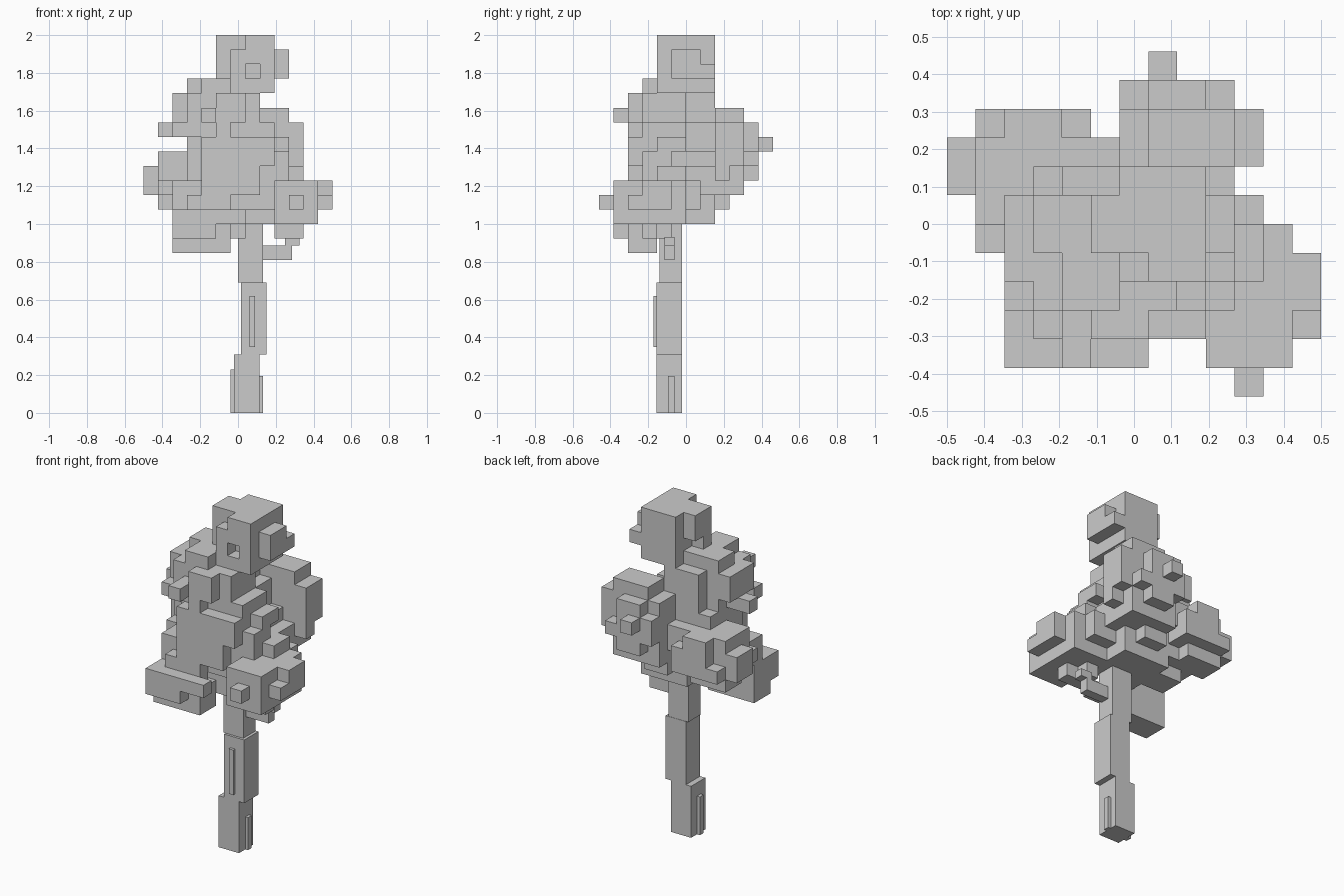
import bpy
import bmesh
from itertools import product
from mathutils import Vector

default_cube = bpy.data.objects.get("Cube")
if default_cube:
    bpy.data.objects.remove(default_cube, do_unlink=True)

UNIT = 1 / 13
ORIGIN = Vector((-6.5, -6, 0))

grey = bpy.data.materials.new("plain grey")
grey.use_nodes = True
colour = (0.6, 0.6, 0.6, 1)
grey.diffuse_color = colour
grey.node_tree.nodes["Principled BSDF"].inputs["Base Color"].default_value = colour


def add_object(name, bm):
    """Turn a bmesh into a flat shaded object with the grey material."""
    mesh = bpy.data.meshes.new(name)
    bm.to_mesh(mesh)
    bm.free()
    mesh.materials.append(grey)
    obj = bpy.data.objects.new(name, mesh)
    bpy.context.collection.objects.link(obj)
    return obj


def add_box(name, low, high):
    """Axis-aligned box between two corners."""
    bm = bmesh.new()
    bmesh.ops.create_cube(bm, size=1)
    low, high = Vector(low), Vector(high)
    for vert in bm.verts:
        vert.co = (low + high) / 2 + vert.co * (high - low)
    return add_object(name, bm)


def cells_in(x0, x1, y0, y1, z0, z1):
    return set(product(range(x0, x1), range(y0, y1), range(z0, z1)))


def add_voxels(name, cells, solid):
    """Skin a cluster of cells, leaving out faces hidden by other cells."""
    bm = bmesh.new()
    corners = {}

    def corner(key):
        if key not in corners:
            corners[key] = bm.verts.new((Vector(key) + ORIGIN) * UNIT)
        return corners[key]

    for cell in sorted(cells):
        for axis, side in product(range(3), (0, 1)):
            beside = list(cell)
            beside[axis] += 2 * side - 1
            if tuple(beside) in solid:
                continue
            loop = []
            for a, b in ((0, 0), (1, 0), (1, 1), (0, 1)):
                point = list(cell)
                point[axis] += side
                point[(axis + 1) % 3] += a
                point[(axis + 2) % 3] += b
                loop.append(corner(tuple(point)))
            bm.faces.new(loop if side else loop[::-1])
    bmesh.ops.dissolve_limit(bm, angle_limit=0.01, verts=bm.verts[:], edges=bm.edges[:])
    return add_object(name, bm)


# Leaf clusters: boxes of grid cells as x, y and z ranges
crown = [
    (7, 9, 4, 8, 23, 26), (6, 7, 4, 8, 23, 25), (6, 7, 5, 8, 25, 26),
    (5, 6, 5, 7, 24, 26), (5, 6, 5, 6, 23, 24), (9, 10, 5, 7, 23, 25),
    (9, 10, 7, 8, 23, 24), (6, 9, 4, 8, 22, 23), (4, 6, 4, 7, 22, 23),
    (3, 5, 5, 7, 22, 23), (4, 6, 3, 5, 21, 23),
]
shoulder_leaves = [
    (2, 5, 4, 7, 20, 22), (3, 6, 3, 7, 19, 22), (5, 7, 2, 4, 20, 22),
    (1, 3, 5, 6, 19, 20), (4, 5, 1, 3, 20, 21), (2, 3, 3, 4, 19, 20),
    (5, 6, 2, 3, 19, 20),
]
core_leaves = [
    (4, 7, 3, 8, 14, 22), (7, 8, 3, 6, 14, 22), (7, 8, 6, 8, 14, 20),
    (5, 9, 4, 8, 13, 14), (8, 9, 3, 6, 14, 20), (8, 9, 6, 8, 14, 18),
    (3, 5, 4, 7, 14, 20), (4, 8, 2, 3, 15, 17), (6, 9, 2, 3, 17, 19),
    (4, 6, 2, 4, 16, 19), (8, 10, 3, 5, 16, 18), (9, 10, 4, 6, 18, 19),
    (9, 10, 6, 8, 15, 17), (3, 4, 5, 8, 17, 19),
]
back_right_leaves = [
    (9, 11, 8, 10, 17, 20), (9, 11, 8, 9, 16, 17), (6, 10, 8, 10, 15, 20),
    (7, 9, 10, 11, 16, 20), (9, 10, 10, 11, 17, 18), (6, 7, 10, 11, 17, 19),
    (7, 8, 11, 12, 18, 19), (7, 10, 8, 10, 20, 21), (6, 8, 8, 9, 14, 15),
]
back_left_leaves = [
    (0, 2, 7, 9, 15, 17), (2, 4, 7, 10, 15, 18), (1, 4, 6, 9, 15, 18),
    (4, 5, 7, 10, 15, 17), (1, 4, 7, 9, 14, 15), (4, 6, 8, 9, 16, 18),
    (1, 2, 9, 10, 15, 16), (2, 4, 4, 7, 14, 16), (3, 5, 5, 7, 13, 14),
    (1, 2, 5, 6, 15, 16),
]
front_right_leaves = [
    (9, 12, 1, 6, 13, 16), (12, 13, 2, 3, 14, 15), (12, 13, 3, 5, 14, 16),
    (10, 11, 0, 1, 14, 15), (9, 11, 5, 7, 14, 16), (9, 11, 3, 4, 12, 13),
    (9, 10, 4, 5, 12, 13), (9, 11, 4, 6, 16, 17),
]
front_left_leaves = [
    (2, 5, 1, 4, 12, 14), (2, 7, 1, 2, 13, 14), (2, 6, 2, 3, 13, 14),
    (2, 6, 2, 4, 11, 13), (2, 4, 3, 5, 14, 16), (6, 7, 4, 5, 12, 13),
    (3, 6, 2, 4, 14, 15),
]
clusters = dict(
    crown=crown, shoulder_leaves=shoulder_leaves, core_leaves=core_leaves,
    back_right_leaves=back_right_leaves, back_left_leaves=back_left_leaves,
    front_right_leaves=front_right_leaves, front_left_leaves=front_left_leaves,
)
hollows = {(7, 4, 23)}

# Each cell belongs to the first cluster that claims it
solid = set()
owned = {}
for name, boxes in clusters.items():
    cells = set().union(*(cells_in(*box) for box in boxes))
    owned[name] = cells - solid - hollows
    solid |= owned[name]
for name, cells in owned.items():
    add_voxels(name, cells, solid)

# Trunk in three offset blocks
add_box("trunk_lower", (-0.02, -0.155, 0), (0.115, -0.02, 0.31))
add_box("trunk_middle", (0.015, -0.155, 0.31), (0.15, -0.02, 0.69))
add_box("trunk_upper", (0, -0.14, 0.69), (0.133, -0.022, 1.05))

# Raised bark strips
add_box("bark_left", (-0.04, -0.11, 0), (0, -0.075, 0.23))
add_box("bark_right", (0.1, -0.095, 0), (0.133, -0.06, 0.195))
add_box("bark_front", (0.06, -0.173, 0.35), (0.09, -0.14, 0.62))

# Side branch
add_box("branch", (0.12, -0.115, 0.81), (0.285, -0.06, 0.885))
add_box("branch_tip", (0.25, -0.115, 0.885), (0.325, -0.06, 0.93))
